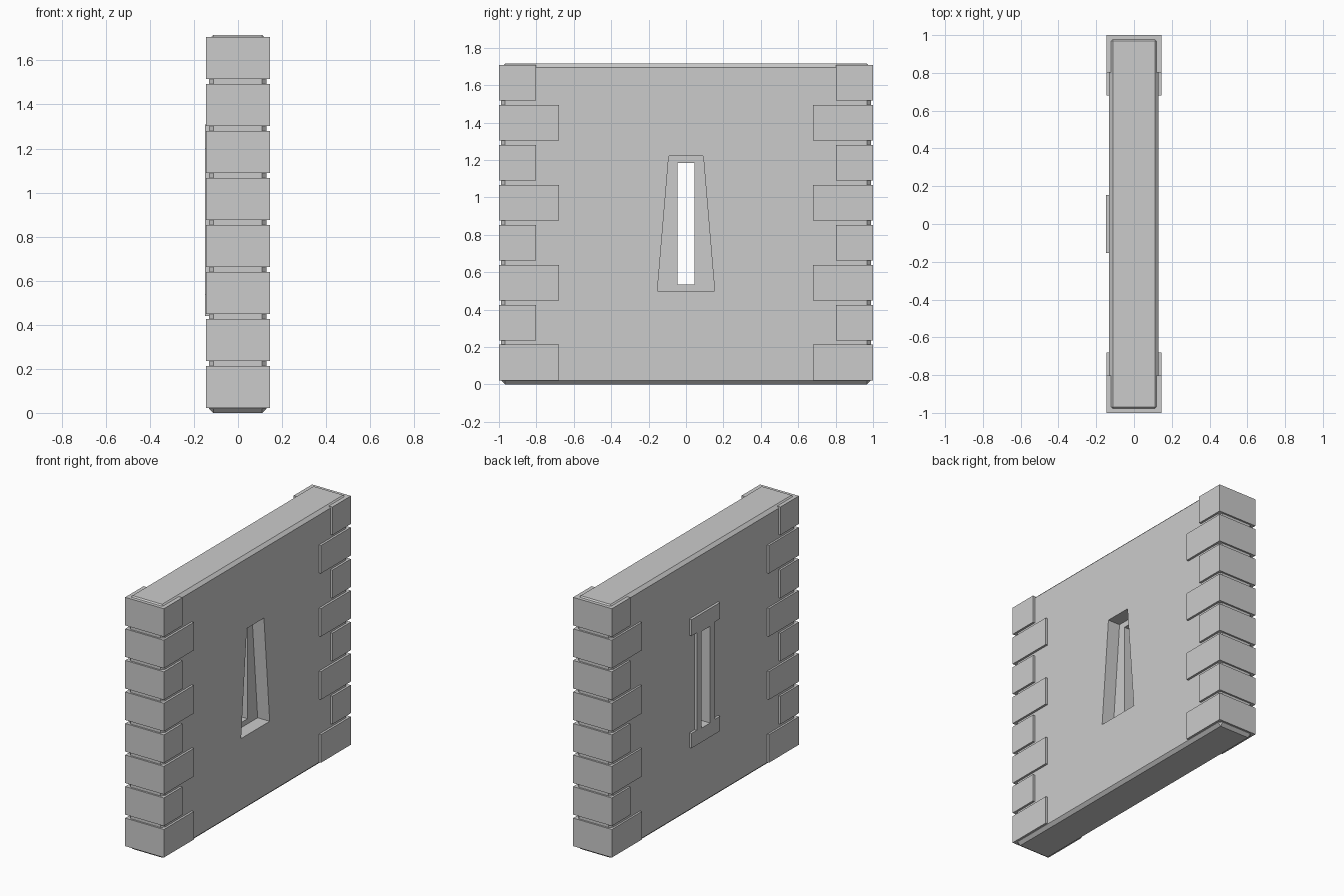
import bpy, bmesh

if "Cube" in bpy.data.objects:
    bpy.data.objects.remove(bpy.data.objects["Cube"])


def prism(name, profile, x0, x1):
    """Extrude a closed (y, z) outline from x0 to x1."""
    bm = bmesh.new()
    face = bm.faces.new([bm.verts.new((x0, y, z)) for y, z in profile])
    ext = bmesh.ops.extrude_face_region(bm, geom=[face])
    verts = [g for g in ext["geom"] if isinstance(g, bmesh.types.BMVert)]
    bmesh.ops.translate(bm, verts=verts, vec=(x1 - x0, 0, 0))
    bmesh.ops.recalc_face_normals(bm, faces=bm.faces)
    mesh = bpy.data.meshes.new(name)
    bm.to_mesh(mesh)
    bm.free()
    obj = bpy.data.objects.new(name, mesh)
    bpy.context.collection.objects.link(obj)
    return obj


def rect(y0, y1, z0, z1):
    return [(y0, z0), (y1, z0), (y1, z1), (y0, z1)]


def apply_modifiers(obj):
    bpy.context.view_layer.objects.active = obj
    for mod in list(obj.modifiers):
        bpy.ops.object.modifier_apply(modifier=mod.name)


# wall slab with chamfered edges
wall = prism("wall", rect(-0.988, 0.988, 0, 1.715), -0.132, 0.130)
bev = wall.modifiers.new("chamfer", "BEVEL")
bev.width = 0.02
bev.segments = 1

# embrasure: tapered recess on the inner side, narrow slit right through
recess = prism("recess_cutter",
               [(-0.153, 0.50), (0.153, 0.50), (0.092, 1.222), (-0.092, 1.222)],
               0.04, 0.3)
slit = prism("slit_cutter", rect(-0.045, 0.045, 0.535, 1.183), -0.3, 0.2)
for cutter in (recess, slit):
    cutter.hide_render = True
    mod = wall.modifiers.new("cut", "BOOLEAN")
    mod.operation = "DIFFERENCE"
    mod.solver = "EXACT"
    mod.object = cutter
apply_modifiers(wall)
for cutter in (recess, slit):
    bpy.data.objects.remove(cutter)

# I-shaped raised surround on the outer side
quarter = [(0.153, 0.44), (0.153, 0.54), (0.097, 0.54),
           (0.097, 1.20), (0.153, 1.20), (0.153, 1.31)]
outline = quarter + [(-y, z) for y, z in reversed(quarter)]
surround = prism("slit_surround", outline, -0.149, -0.125)
hole = prism("hole_cutter", rect(-0.045, 0.045, 0.535, 1.19), -0.3, 0.2)
hole.hide_render = True
mod = surround.modifiers.new("cut", "BOOLEAN")
mod.operation = "DIFFERENCE"
mod.solver = "EXACT"
mod.object = hole
apply_modifiers(surround)
bpy.data.objects.remove(hole)

# corner stones, alternating long and short at both ends
for side, label in ((1, "back"), (-1, "front")):
    for i in range(8):
        z0 = 0.022 + i * 0.2135
        inner = 0.68 if i % 2 == 0 else 0.803
        ys = sorted((side * inner, side * 1.0))
        prism(f"corner_stone_{label}_{i + 1}",
              rect(ys[0], ys[1], z0, z0 + 0.19), -0.145, 0.145)
